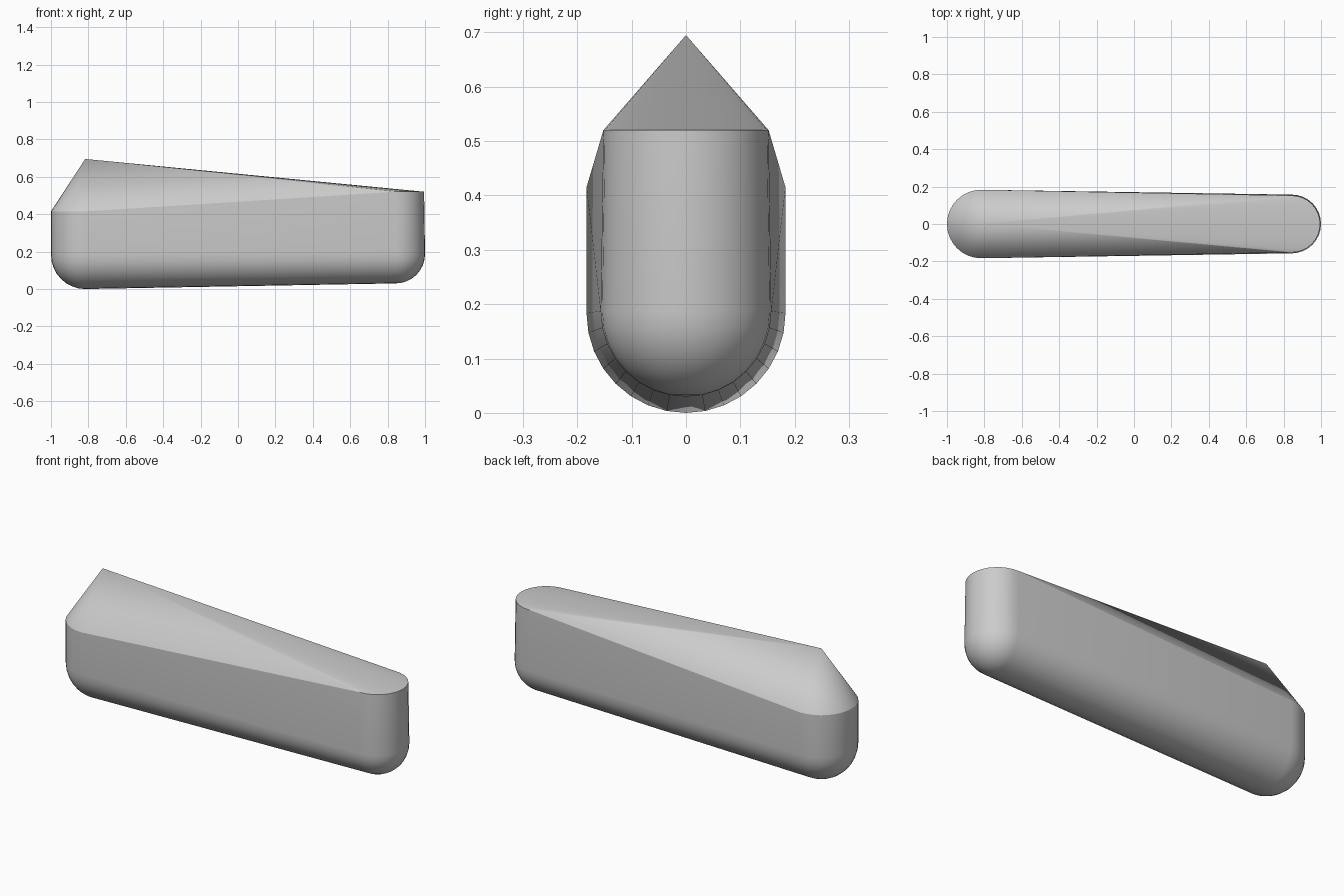
import bpy, bmesh
from math import sin, cos, pi, radians

if "Cube" in bpy.data.objects:
    bpy.data.objects.remove(bpy.data.objects["Cube"], do_unlink=True)

SEGMENTS, RINGS = 32, 8

grey = bpy.data.materials.new("plain_grey")
grey.use_nodes = True
color = (0.6, 0.6, 0.6, 1)
grey.diffuse_color = color
grey.node_tree.nodes["Principled BSDF"].inputs["Base Color"].default_value = color


def ring(bm, x, z, radius):
    for i in range(SEGMENTS):
        a = 2 * pi * i / SEGMENTS
        bm.verts.new((x + radius * cos(a), radius * sin(a), z))


def round_post(bm, x, z, radius, top_z, top_radius):
    """Upright post with a hemispherical foot and a flat upper rim."""
    bm.verts.new((x, 0, z - radius))
    for k in range(RINGS):
        a = pi / 2 * k / RINGS
        ring(bm, x, z - radius * sin(a), radius * cos(a))
    ring(bm, x, top_z, top_radius)


# Skin stretched around a tall pointed post and a flat-topped post
bm = bmesh.new()
round_post(bm, -0.817, 0.183, 0.183, 0.415, 0.183)
bm.verts.new((-0.817, 0, 0.695))
round_post(bm, 0.843, 0.187, 0.157, 0.52, 0.152)
hull = bmesh.ops.convex_hull(bm, input=bm.verts[:])
inside = {v for v in hull["geom_interior"] + hull["geom_unused"]
          if isinstance(v, bmesh.types.BMVert)}
bmesh.ops.delete(bm, geom=list(inside), context='VERTS')
bmesh.ops.dissolve_limit(bm, angle_limit=radians(0.5), verts=bm.verts[:], edges=bm.edges[:])
bmesh.ops.recalc_face_normals(bm, faces=bm.faces[:])

mesh = bpy.data.meshes.new("wedge_body")
bm.to_mesh(mesh)
bm.free()
mesh.materials.append(grey)
body = bpy.data.objects.new("wedge_body", mesh)
bpy.context.collection.objects.link(body)
bpy.context.view_layer.objects.active = body
body.select_set(True)
bpy.ops.object.shade_smooth_by_angle(angle=radians(25))
